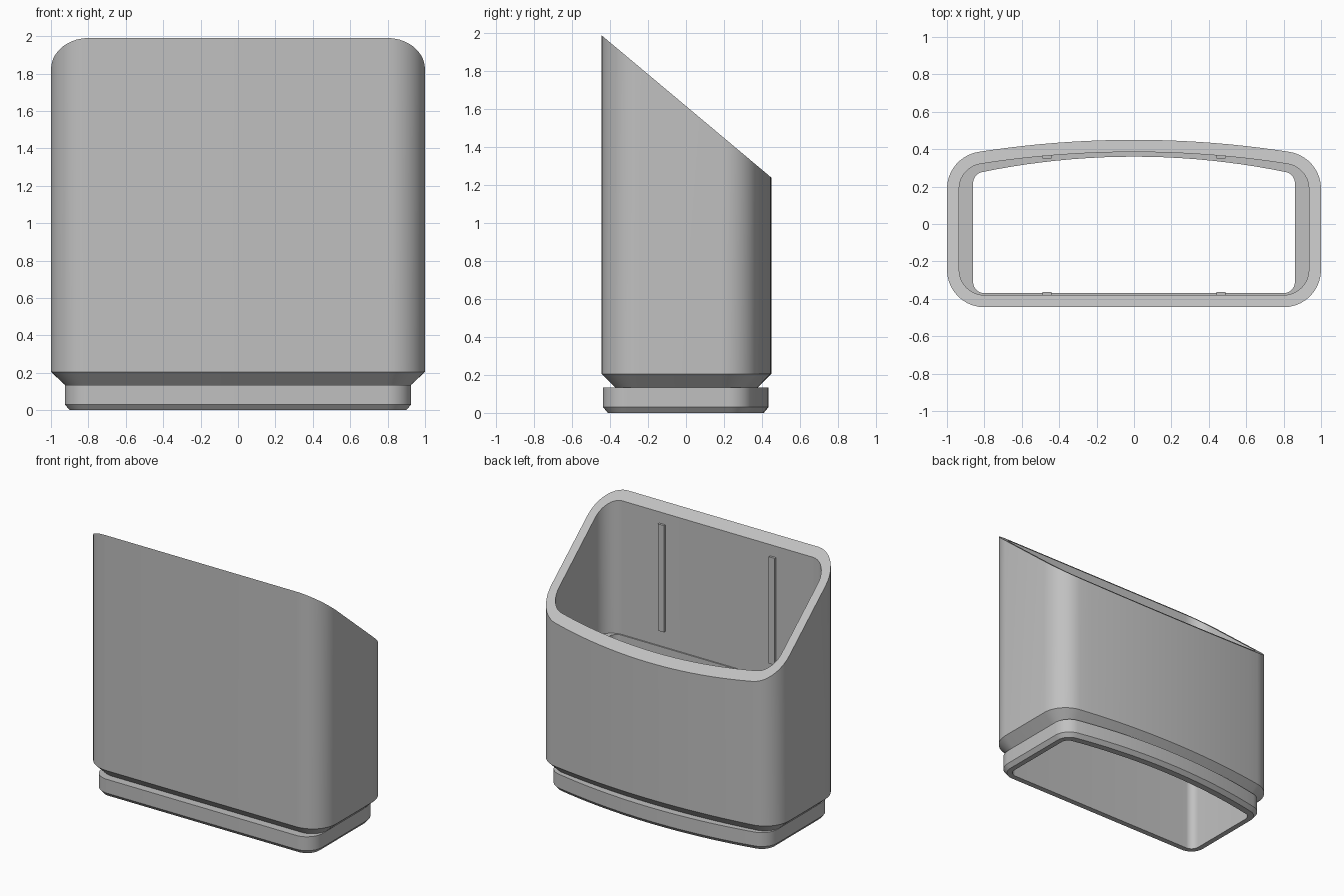
import bpy, bmesh, math

cube = bpy.data.objects.get("Cube")
if cube:
    bpy.data.objects.remove(cube, do_unlink=True)

grey = bpy.data.materials.new("plain grey")
grey.use_nodes = True
COLOUR = (0.53, 0.53, 0.53, 1)
grey.diffuse_color = COLOUR
grey.node_tree.nodes["Principled BSDF"].inputs["Base Color"].default_value = COLOUR


def outline(w, front, back, bow, r, steps=10):
    """Rounded rectangle, half width w, whose back edge is an arc of radius bow."""
    cx, cy = w - r, back - bow
    by = cy + math.sqrt((bow - r) ** 2 - cx ** 2)
    end = math.atan2(by - cy, cx)
    half = []
    for i in range(steps + 1):                       # front corner
        a = -math.pi / 2 * (1 - i / steps)
        half.append((cx + r * math.cos(a), front + r + r * math.sin(a)))
    for i in range(steps + 1):                       # back corner
        a = end * i / steps
        half.append((cx + r * math.cos(a), by + r * math.sin(a)))
    for i in range(1, steps):                        # bowed back edge
        a = end + (math.pi / 2 - end) * i / steps
        half.append((bow * math.cos(a), cy + bow * math.sin(a)))
    return half + [(0, back)] + [(-x, y) for x, y in reversed(half)]


def rim(y):
    """Height of the sloping top cut."""
    return 1.617 - 0.838 * y


def finish(name, bm):
    bmesh.ops.recalc_face_normals(bm, faces=bm.faces)
    mesh = bpy.data.meshes.new(name)
    bm.to_mesh(mesh)
    bm.free()
    mesh.materials.append(grey)
    obj = bpy.data.objects.new(name, mesh)
    bpy.context.collection.objects.link(obj)
    return obj


# Cross-sections: outer wall, foot, lower bore and upper bore
outer = outline(1.0, -0.445, 0.45, 5.4, 0.2)
neck = outline(0.925, -0.375, 0.38, 5.33, 0.13)
foot = outline(0.925, -0.437, 0.435, 4.11, 0.13)
foot_base = outline(0.9, -0.412, 0.41, 4.08, 0.105)
lower_bore = outline(0.86, -0.37, 0.36, 4.04, 0.06)
upper_bore = outline(0.935, -0.38, 0.385, 5.33, 0.135)

# Sleeve: loft down the outside, up the inside and across the rim
LEDGE = 0.92
sections = [(outer, None), (outer, 0.205), (neck, 0.135), (foot, 0.135),
            (foot, 0.03), (foot_base, 0), (lower_bore, 0), (lower_bore, LEDGE),
            (upper_bore, LEDGE), (upper_bore, None)]
bm = bmesh.new()
rings = [[bm.verts.new((x, y, rim(y) if z is None else z)) for x, y in pts]
         for pts, z in sections]
for k, ring in enumerate(rings):
    nxt = rings[(k + 1) % len(rings)]
    for i in range(len(ring)):
        j = (i + 1) % len(ring)
        bm.faces.new((ring[i], ring[j], nxt[j], nxt[i]))
sleeve = finish("sleeve", bm)
bpy.context.view_layer.objects.active = sleeve
sleeve.select_set(True)
bpy.ops.object.shade_smooth_by_angle(angle=math.radians(25))


# Thin upright ribs on the inside of the front and back walls
def rib(name, x, y0, y1, z0, z1):
    bm = bmesh.new()
    bmesh.ops.create_cube(bm, size=1)
    for v in bm.verts:
        v.co = (x + v.co.x * 0.05,
                y0 if v.co.y < 0 else y1,
                z0 if v.co.z < 0 else z1)
    finish(name, bm)


for side, x in (("left", 0.465), ("right", -0.465)):
    rib("front_rib_" + side, x, -0.385, -0.363, 1.04, 1.85)
    rib("back_rib_" + side, x, 0.35, 0.37, 1.04, 1.21)
